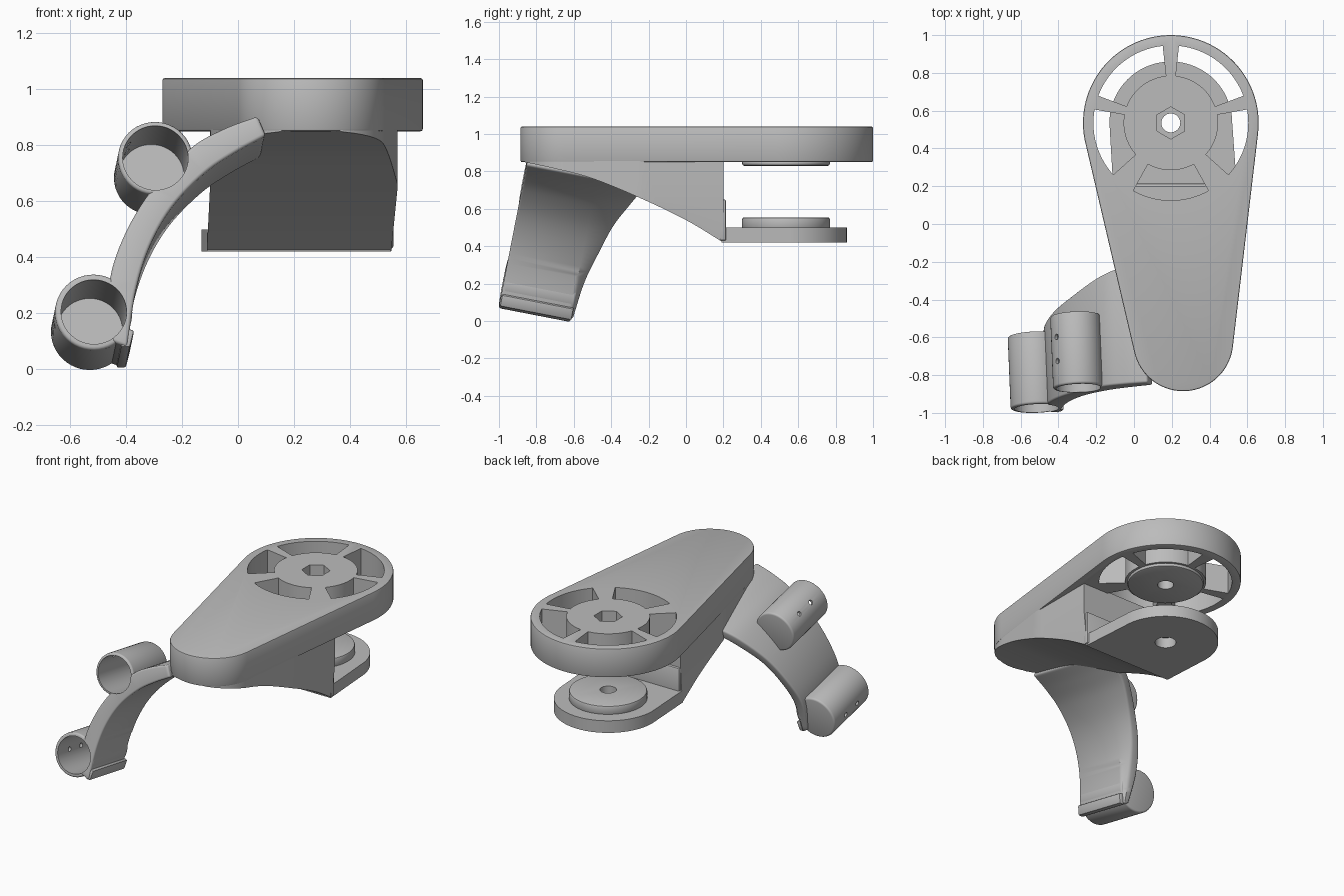
import bpy, bmesh, math
from mathutils import Vector, Matrix

cube = bpy.data.objects.get("Cube")
if cube:
    bpy.data.objects.remove(cube, do_unlink=True)

grey = bpy.data.materials.new("mid grey")
grey.use_nodes = True
COLOUR = (0.5, 0.5, 0.5, 1)
grey.diffuse_color = COLOUR
grey.node_tree.nodes["Principled BSDF"].inputs["Base Color"].default_value = COLOUR

HUB = Vector((0.195, 0.535))          # wheel end of the plate
AXIS = Vector((-0.04, 0.98, -0.19)).normalized()   # depth direction of the side arm
UP = Vector((0, 0.19, 0.98))


def loft(name, rings):
    """Solid skinned through equal-length rings, capped at both ends."""
    bm = bmesh.new()
    rows = [[bm.verts.new(p) for p in ring] for ring in rings]
    n = len(rows[0])
    for a, b in zip(rows, rows[1:]):
        for i in range(n):
            j = (i + 1) % n
            bm.faces.new((a[i], a[j], b[j], b[i]))
    bm.faces.new(rows[0])
    bm.faces.new(rows[-1])
    bmesh.ops.recalc_face_normals(bm, faces=bm.faces)
    mesh = bpy.data.meshes.new(name)
    bm.to_mesh(mesh)
    bm.free()
    mesh.materials.append(grey)
    obj = bpy.data.objects.new(name, mesh)
    bpy.context.collection.objects.link(obj)
    return obj


def prism(name, pts, z0, z1):
    return loft(name, [[(x, y, z) for x, y in pts] for z in (z0, z1)])


def arc(c, r, a0, a1, n):
    return [(c[0] + r * math.cos(math.radians(a0 + (a1 - a0) * i / n)),
             c[1] + r * math.sin(math.radians(a0 + (a1 - a0) * i / n))) for i in range(n + 1)]


def circle(c, r, n=64, start=0):
    return arc(c, r, start, start + 360, n)[:-1]


def rod(name, start, direction, r, length, n=48):
    obj = prism(name, circle((0, 0), r, n), 0, length)
    turn = direction.to_track_quat('Z', 'Y').to_matrix().to_4x4()
    obj.data.transform(Matrix.Translation(start) @ turn)
    return obj


def apply(obj, mod):
    bpy.context.view_layer.objects.active = obj
    bpy.ops.object.modifier_apply(modifier=mod.name)


def bevel(obj, width, segments=3):
    mod = obj.modifiers.new("Bevel", 'BEVEL')
    mod.width, mod.segments = width, segments
    mod.limit_method, mod.angle_limit = 'ANGLE', math.radians(40)
    apply(obj, mod)


def cut(obj, cutters):
    for c in cutters:
        mod = obj.modifiers.new("Cut", 'BOOLEAN')
        mod.operation, mod.solver, mod.object = 'DIFFERENCE', 'EXACT', c
        apply(obj, mod)


def discard(objs):
    for o in objs:
        bpy.data.objects.remove(o, do_unlink=True)


def smooth_path(pts, steps=5):
    """Catmull-Rom through the points."""
    p = [Vector(q) for q in pts]
    p = [2 * p[0] - p[1]] + p + [2 * p[-1] - p[-2]]
    out = []
    for a, b, c, d in zip(p, p[1:], p[2:], p[3:]):
        for k in range(steps):
            t = k / steps
            out.append(0.5 * (2 * b + (c - a) * t + (2 * a - 5 * b + 4 * c - d) * t * t
                              + (3 * b - a - 3 * c + d) * t ** 3))
    return out + [p[-2]]


parts = []

# Top plate: wheel end and small rounded nose
NOSE = (0.26, -0.62)
outline = arc(HUB, 0.465, -7, 191, 56) + arc(NOSE, 0.265, 192, 353, 40)
plate = prism("top_plate", outline, 0.85, 1.04)
bevel(plate, 0.008, 2)
cutters = []
for a0, a1 in ((20.5, 84), (96, 159.5), (-42, 10), (170, 222), (-119, -61)):
    ring = arc(HUB, 0.41, a0, a1, 16) + arc(HUB, 0.25, a1, a0, 16)
    cutters.append(prism("window_cutter", ring, 0.7, 1.2))
cutters.append(prism("hex_cutter", circle(HUB, 0.085, 6, 30), 0.93, 1.2))
bore = prism("hub_cutter", circle(HUB, 0.05, 32), 0.2, 1.2)
cut(plate, cutters + [bore])
parts.append(plate)

# Round pads facing each other across the gap
for name, z0, z1 in (("upper_pad", 0.83, 0.86), ("lower_pad", 0.49, 0.555)):
    pad = prism(name, circle(HUB, 0.235), z0, z1)
    bevel(pad, 0.012, 2)
    cut(pad, [bore])
    parts.append(pad)

# Lower arm with its pivot hole
lower = prism("lower_arm", arc(HUB, 0.325, 0, 180, 48) + [(-0.11, 0.19), (0.545, 0.19)], 0.42, 0.5)
wide_bore = prism("pivot_cutter", circle(HUB, 0.065, 32), 0.3, 0.52)
cut(lower, [wide_bore])
parts.append(lower)
discard(cutters + [bore, wide_bore])


# Web body under the plate, deepening towards the lower arm
def sides(y):
    if y < -0.66:
        half = math.sqrt(max(0, 0.265 ** 2 - (y - NOSE[1]) ** 2)) - 0.003
        return NOSE[0] - half, NOSE[0] + half
    t = (y + 0.66) / 0.41
    return max(-0.10, 0.002 - 0.1 * t), min(0.57, 0.52 + 0.05 * t)


belly = smooth_path([(-0.86, 0.849), (-0.7, 0.815), (-0.5, 0.762), (-0.25, 0.66),
                     (0, 0.54), (0.2, 0.42)], 6)
rings = []
for y, z in belly:
    left, right = sides(y)
    slope = 0.1 * max(0, 0.65 - z)
    knee = max(z + 0.001, 0.65) if z < 0.65 else (z + 0.86) / 2
    rings.append([(left, y, 0.86), (right, y, 0.86), (right, y, knee),
                  (right - slope, y, z), (left - slope / 2, y, z), (left, y, knee)])
parts.append(loft("web_body", rings))
step = prism("web_step", [(-0.1, 0.18), (0.555, 0.18), (0.555, 0.215), (-0.1, 0.215)], 0.43, 0.65)
bevel(step, 0.01, 2)
parts.append(step)


# Curved side arm: outer x, z, inner x, z, depth at each station
def front(x, z):
    return Vector((x, -1 + 0.195 * (z - 0.08), z))


stations = [(-0.45, 0.10, -0.395, 0.08, 0.40), (-0.46, 0.30, -0.365, 0.28, 0.425),
            (-0.41, 0.47, -0.315, 0.44, 0.47), (-0.31, 0.64, -0.235, 0.58, 0.52),
            (-0.17, 0.79, -0.12, 0.70, 0.59), (-0.05, 0.86, -0.01, 0.775, 0.63),
            (0.07, 0.905, 0.10, 0.835, 0.65)]
path = [Vector(s) for s in stations]
rings = []
for ox, oz, ix, iz, depth in smooth_path(path, 6):
    outer, inner = front(ox, oz), front(ix, iz)
    rings.append([outer, outer + AXIS * depth, outer.lerp(inner, 0.6) + AXIS * depth,
                  inner + AXIS * 0.385, inner])
arm = loft("side_arm", rings)
bevel(arm, 0.012, 3)

# Two closed-back cups, each with a pair of small holes
bores = []
for name, x, z, r, angle in (("lower_cup", -0.515, 0.205, 0.138, 188),
                             ("upper_cup", -0.295, 0.755, 0.133, 142)):
    start = front(x, z)
    cup = rod(name, start, AXIS, r, 0.39)
    bevel(cup, 0.012, 3)
    hollow = rod("cup_cutter", start - AXIS * 0.05, AXIS, 0.117, 0.40)
    a = math.radians(angle)
    out = Vector((math.cos(a), 0, 0)) + UP * math.sin(a)
    holes = [rod("hole_cutter", start + AXIS * t + out * 0.06, out, 0.015, 0.2, 16)
             for t in (0.13, 0.26)]
    cut(cup, [hollow] + holes)
    discard(holes)
    bores.append(hollow)
    parts.append(cup)
cut(arm, bores)
discard(bores)
parts.append(arm)

# Small lip along the arm's tip
tip = [front(x, z) for x, z in ((-0.42, 0.08), (-0.385, 0.08), (-0.37, 0.14), (-0.40, 0.15))]
lip = loft("arm_lip", [[p + AXIS * t for p in tip] for t in (0.005, 0.395)])
bevel(lip, 0.008, 2)
parts.append(lip)

# Smooth curves, sharp edges
bpy.ops.object.select_all(action='DESELECT')
for p in parts:
    p.select_set(True)
bpy.context.view_layer.objects.active = parts[0]
bpy.ops.object.shade_smooth_by_angle(angle=math.radians(32))
